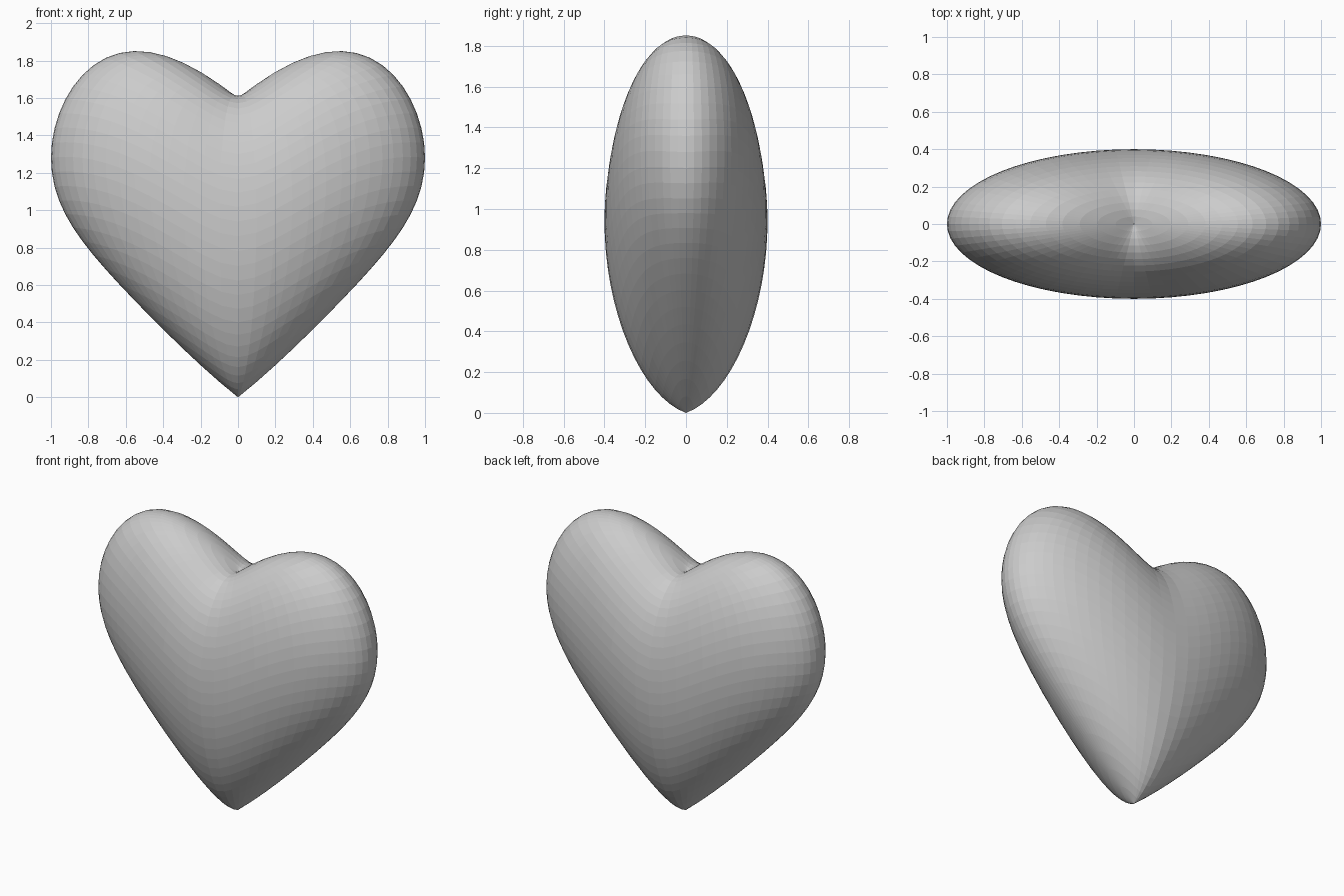
import bpy
import bmesh
import math

cube = bpy.data.objects.get("Cube")
if cube:
    bpy.data.objects.remove(cube, do_unlink=True)

HALF_HEIGHT = 0.80   # half of the height along the central axis
HALF_DEPTH = 0.40
DEPTH_LIFT = 0.18    # how strongly front and back rise with the lobes


def lift(r):
    """Upward push that raises the lobes and leaves the tip and cleft low."""
    return r * (0.79 - 0.31 * r * r)


# Plain grey material
grey = bpy.data.materials.new("plain_grey")
grey.use_nodes = True
colour = (0.6, 0.6, 0.6, 1.0)
grey.diffuse_color = colour
for node in grey.node_tree.nodes:
    if node.type == 'BSDF_PRINCIPLED':
        node.inputs["Base Color"].default_value = colour

# Heart: a sphere with its sides lifted, then flattened in depth
bm = bmesh.new()
bmesh.ops.create_uvsphere(bm, u_segments=64, v_segments=32, radius=1.0)
for v in bm.verts:
    x, y, z = v.co
    r = math.hypot(x, DEPTH_LIFT * y)
    v.co = (x, HALF_DEPTH * y, HALF_HEIGHT * (1 + z) + lift(r))
bmesh.ops.recalc_face_normals(bm, faces=bm.faces)

mesh = bpy.data.meshes.new("heart")
bm.to_mesh(mesh)
bm.free()
mesh.materials.append(grey)
heart = bpy.data.objects.new("heart", mesh)
bpy.context.collection.objects.link(heart)
